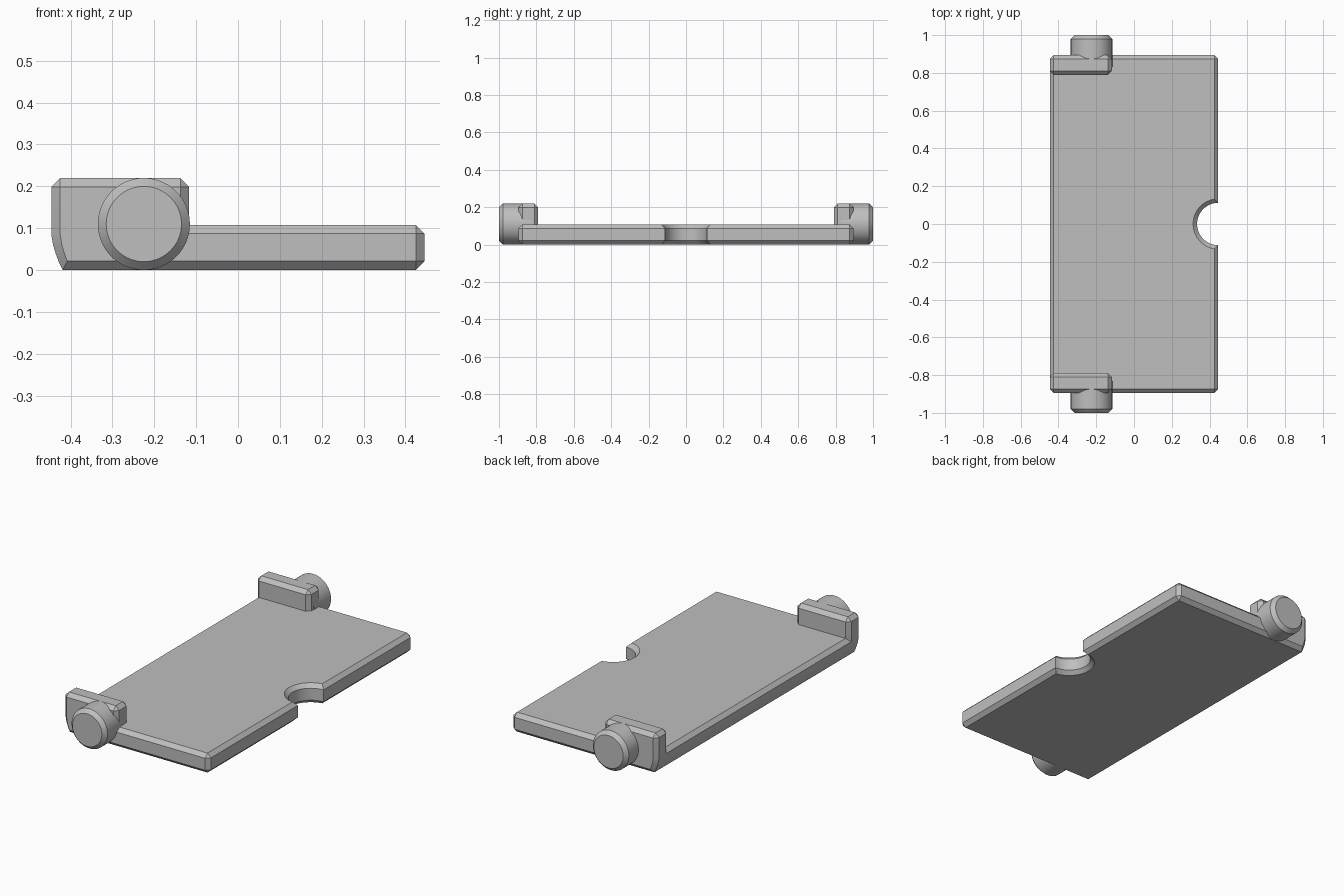
import bpy, bmesh, math
from mathutils import Matrix

if "Cube" in bpy.data.objects:
    bpy.data.objects.remove(bpy.data.objects["Cube"])

grey = bpy.data.materials.new("grey")
grey.diffuse_color = (0.52, 0.52, 0.52, 1)
grey.use_nodes = True
grey.node_tree.nodes["Principled BSDF"].inputs["Base Color"].default_value = grey.diffuse_color
C = 0.021  # chamfer width


def outline(x0, x1, y0, y1, inset, shift, notch):
    """Rectangle with chamfered corners, pulled in by inset; optional round notch on the right."""
    xa, xb, ya, yb = x0 + inset + shift, x1 - inset, y0 + inset, y1 - inset
    k = C - inset
    pts = [(xa, ya + k), (xa + k, ya), (xb - k, ya), (xb, ya + k)]
    if notch:
        r = notch + inset
        a0 = math.pi + math.acos(inset / r)
        a1 = math.pi - math.acos(inset / r)
        n = 32
        for i in range(n + 1):
            a = a0 + (a1 - a0) * i / n
            pts.append((x1 + r * math.cos(a), r * math.sin(a)))
    return pts + [(xb, yb - k), (xb - k, yb), (xa + k, yb), (xa, yb - k)]


def finish(name, bm):
    bmesh.ops.remove_doubles(bm, verts=bm.verts, dist=0.0005)
    bmesh.ops.recalc_face_normals(bm, faces=bm.faces)
    me = bpy.data.meshes.new(name)
    bm.to_mesh(me)
    bm.free()
    me.materials.append(grey)
    ob = bpy.data.objects.new(name, me)
    bpy.context.collection.objects.link(ob)
    bpy.ops.object.select_all(action='DESELECT')
    ob.select_set(True)
    bpy.context.view_layer.objects.active = ob
    bpy.ops.object.shade_smooth_by_angle(angle=math.radians(25))
    return ob


def slab(name, x0, x1, y0, y1, top, notch=0):
    """Chamfered slab whose lower left edge is rounded."""
    layers = [(0, C, 0.006), (C, 0, 0.017), (0.04, 0, 0.010),
              (0.06, 0, 0.004), (0.085, 0, 0), (top - C, 0, 0), (top, C, 0)]
    bm = bmesh.new()
    rings = [[bm.verts.new((x, y, z)) for x, y in outline(x0, x1, y0, y1, i, s, notch)]
             for z, i, s in layers]
    n = len(rings[0])
    for a, b in zip(rings, rings[1:]):
        for i in range(n):
            j = (i + 1) % n
            bm.faces.new((a[i], a[j], b[j], b[i]))
    bm.faces.new(rings[0][::-1])
    bm.faces.new(rings[-1])
    return finish(name, bm)


# Base plate with finger notch
slab("base_plate", -0.446, 0.446, -0.895, 0.895, 0.108, notch=0.112)

for side, s in (("front", -1), ("back", 1)):
    # Raised end tab
    ya, yb = sorted((s * 0.79, s * 0.895))
    slab(side + "_tab", -0.446, -0.117, ya, yb, 0.22)
    # Pivot pin with chamfered end
    bm = bmesh.new()
    for r1, r2, a, b in ((0.11, 0.11, 0.83, 0.979), (0.11, 0.09, 0.979, 1.0)):
        m = (Matrix.Translation((-0.225, s * (a + b) / 2, 0.11))
             @ Matrix.Rotation(-s * math.pi / 2, 4, 'X'))
        bmesh.ops.create_cone(bm, cap_ends=True, segments=64, radius1=r1,
                              radius2=r2, depth=b - a, matrix=m)
    # Drop the caps between the two sections
    inner = [f for f in bm.faces if len(f.verts) > 4
             and abs(abs(f.calc_center_median().y) - 0.979) < 0.001]
    bmesh.ops.delete(bm, geom=inner, context='FACES_ONLY')
    finish(side + "_pin", bm)
